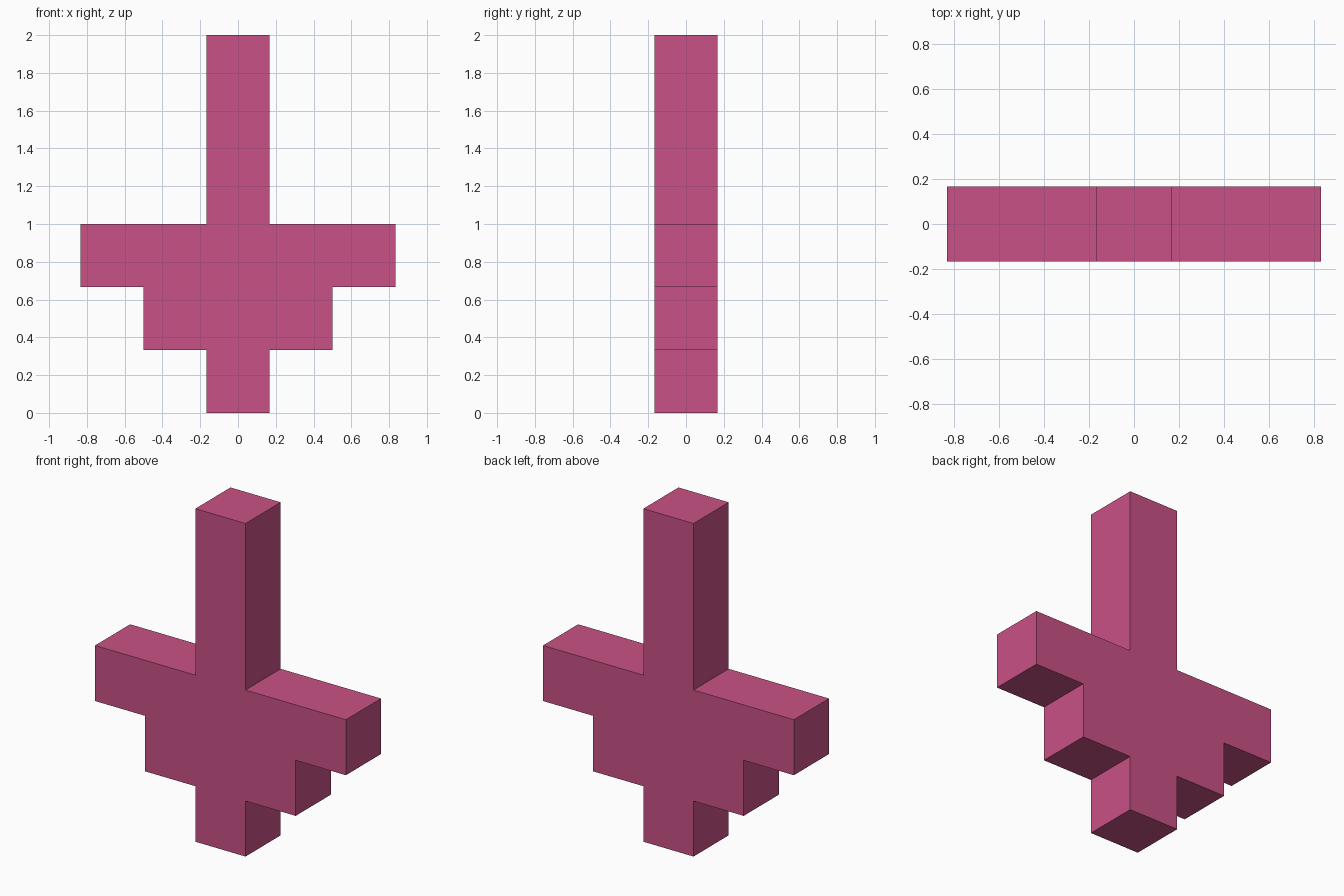
import bpy
import bmesh

if "Cube" in bpy.data.objects:
    bpy.data.objects.remove(bpy.data.objects["Cube"])

U = 1 / 3  # one grid block

pink = bpy.data.materials.new("pink")
pink.diffuse_color = (0.584, 0.085, 0.24, 1)
pink.use_nodes = True
pink.node_tree.nodes["Principled BSDF"].inputs["Base Color"].default_value = pink.diffuse_color

# Right half of the stepped arrow outline, bottom to top, in blocks
half = [(0.5, 0), (0.5, 1), (1.5, 1), (1.5, 2), (2.5, 2), (2.5, 3), (0.5, 3), (0.5, 6)]
outline = half + [(-x, z) for x, z in reversed(half)]

# Extrude the mirrored outline one block deep, front to back
bm = bmesh.new()
face = bm.faces.new([bm.verts.new((x * U, -U / 2, z * U)) for x, z in outline])
extruded = bmesh.ops.extrude_face_region(bm, geom=[face])["geom"]
bmesh.ops.translate(bm, vec=(0, U, 0),
                    verts=[v for v in extruded if isinstance(v, bmesh.types.BMVert)])
if not face.is_valid or len(bm.faces) < len(outline) + 2:
    bmesh.ops.holes_fill(bm, edges=bm.edges[:], sides=0)
bmesh.ops.recalc_face_normals(bm, faces=bm.faces[:])

mesh = bpy.data.meshes.new("down_arrow")
bm.to_mesh(mesh)
bm.free()
mesh.materials.append(pink)
bpy.context.collection.objects.link(bpy.data.objects.new("down_arrow", mesh))
